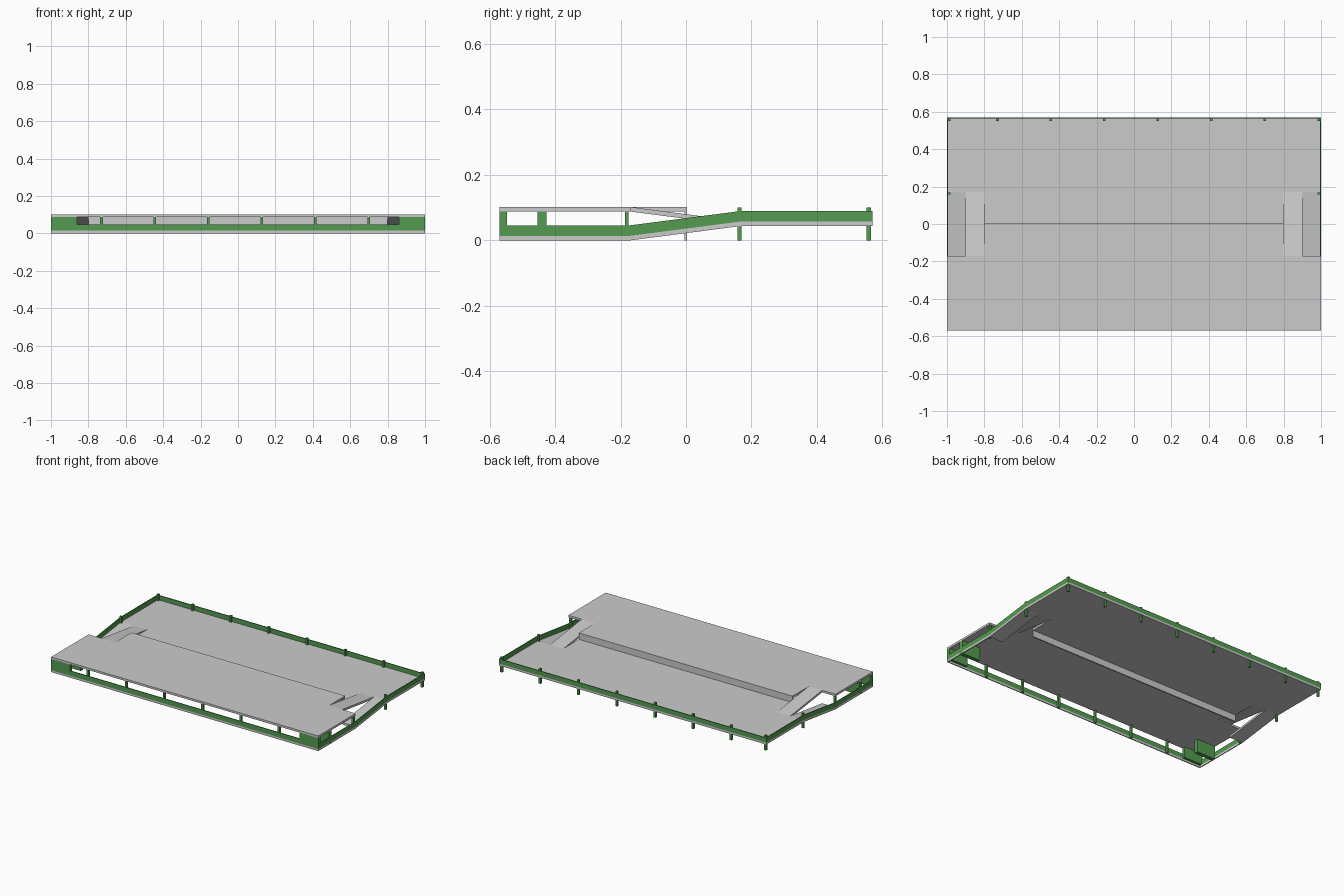
import bpy, bmesh

if "Cube" in bpy.data.objects:
    bpy.data.objects.remove(bpy.data.objects["Cube"])

green = bpy.data.materials.new("rail_green")
green.diffuse_color = (0.09, 0.33, 0.08, 1)
green.use_nodes = True
green.node_tree.nodes["Principled BSDF"].inputs["Base Color"].default_value = green.diffuse_color

T = 0.014                       # slab thickness
LOW, MID, TOP = 0.0, 0.044, 0.088   # underside heights of the three levels
X, Y, R = 1.0, 0.57, 0.17       # half width, half depth, ramp half length


def prism(name, pts, axis, a, b, mat=None):
    """Extrude a profile from a to b; profile is XY (axis z) or YZ (axis x)."""
    place = (lambda p, t: (p[0], p[1], t)) if axis == "z" else (lambda p, t: (t, p[0], p[1]))
    bm = bmesh.new()
    face = bm.faces.new([bm.verts.new(place(p, a)) for p in pts])
    ext = bmesh.ops.extrude_face_region(bm, geom=[face])
    new = [v for v in ext["geom"] if isinstance(v, bmesh.types.BMVert)]
    for v, p in zip(new, [v.co.copy() for v in new]):
        v.co["xyz".index(axis)] = b
    bmesh.ops.recalc_face_normals(bm, faces=bm.faces)
    me = bpy.data.meshes.new(name)
    bm.to_mesh(me)
    bm.free()
    ob = bpy.data.objects.new(name, me)
    bpy.context.collection.objects.link(ob)
    if mat:
        me.materials.append(mat)
    return ob


def box(name, x0, x1, y0, y1, z0, z1, mat=None):
    return prism(name, [(x0, y0), (x1, y0), (x1, y1), (x0, y1)], "z", z0, z1, mat)


def band(path, h):
    """Closed profile of constant height h above a YZ path."""
    return path + [(y, z + h) for y, z in reversed(path)]


def deck(name, s, z):
    """Half-floor slab with its corners notched for the ramps; s is the y side."""
    pts = [(-X, s * Y), (X, s * Y), (X, s * R), (0.8, s * R), (0.8, 0),
           (-0.8, 0), (-0.8, s * R), (-X, s * R)]
    return prism(name, pts, "z", z, z + T)


# Floors and the wall between the half levels
deck("upper_front_deck", -1, TOP)
deck("rear_deck", 1, MID)
box("middle_wall", -0.8, 0.8, -0.005, 0.003, 0, TOP + T)

# Front curb, front rail and rear rail
w = 0.006
box("front_curb", -X, X, -Y, -Y + w, 0, T)
box("front_rail", -X, X, -Y, -Y + w, T, 0.046, green)
box("rear_rail", -X, X, Y - w, Y, MID + T, 0.089, green)

side_path = [(-Y, LOW), (-R, LOW), (R, MID), (Y, MID)]
for s, side in ((1, "right"), (-1, "left")):
    # Ramps
    prism(side + "_upper_ramp", band([(-R, TOP), (R, MID)], T), "x", s * 0.8, s * 0.9)
    prism(side + "_lower_ramp", band([(-R, LOW), (R, MID)], T), "x", s * 0.9, s * X)
    # Side curb and rail following the ramp
    prism(side + "_side_curb", band(side_path[:2], T), "x", s * (X - w), s * X)
    prism(side + "_side_rail", band([(y, z + T) for y, z in side_path], 0.032),
          "x", s * (X - w), s * X, green)
    # Corner stair panels
    box(side + "_corner_panel", s * 0.86, s * X, -Y, -Y + 0.023, T, TOP, green)
    box(side + "_inner_panel", s * 0.86, s * X, -0.453, -0.427, 0, TOP, green)
    # Side posts
    box(side + "_ramp_top_post", s * 0.982, s * 0.997, 0.157, 0.169, 0, 0.101, green)
    box(side + "_ramp_foot_post", s * 0.982, s * 0.997, -0.187, -0.175, 0, TOP, green)

# Front and rear posts
for i, x in enumerate((-0.988, -0.73, -0.445, -0.16, 0.127, 0.413, 0.7, 0.988)):
    box(f"rear_post_{i}", x - 0.007, x + 0.007, 0.551, 0.565, 0, 0.101, green)
    if abs(x) < 0.9:
        box(f"front_post_{i}", x - 0.007, x + 0.007, -0.565, -0.551, 0, TOP, green)
